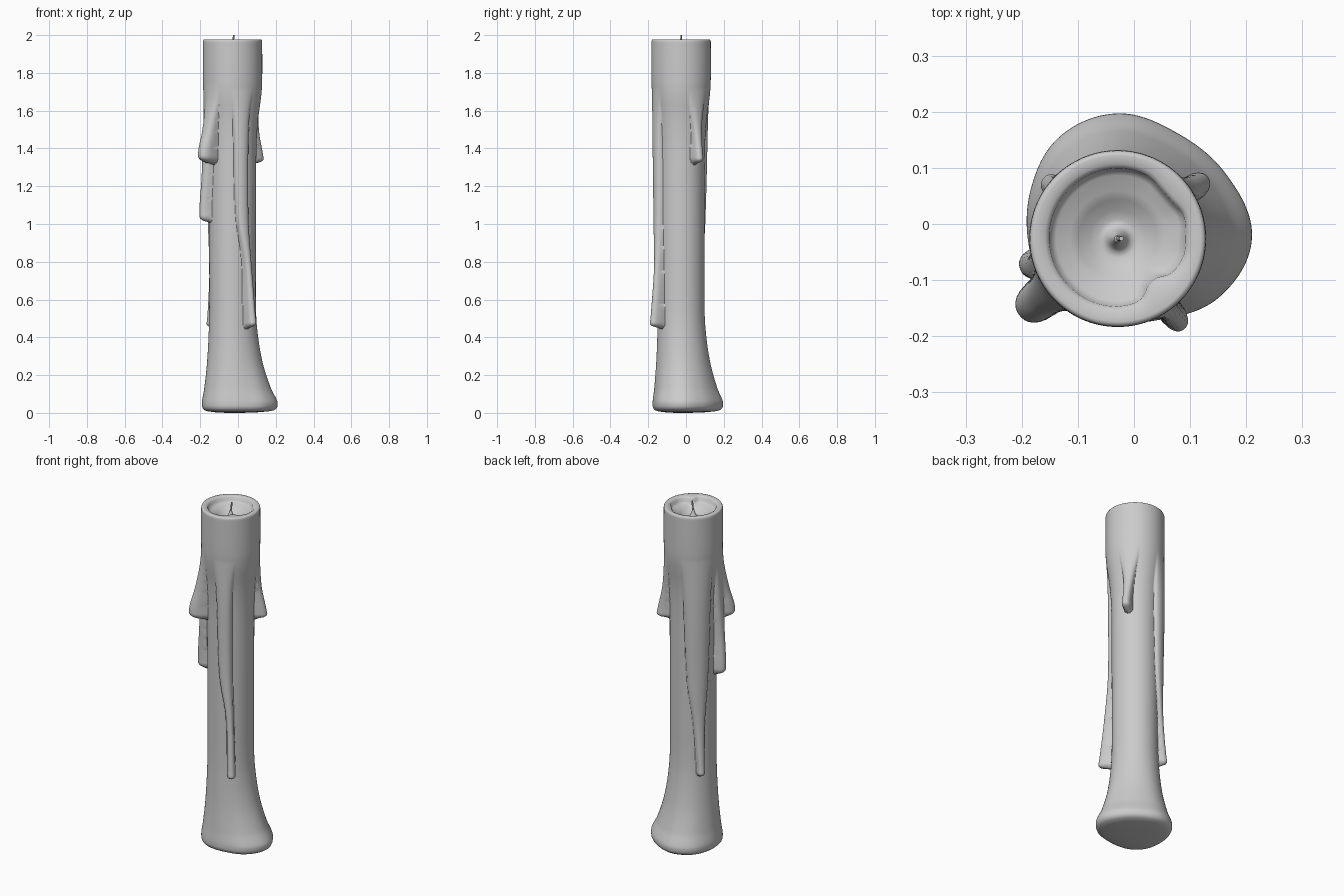
import bpy, bmesh, math
from math import sin, cos, pi, radians, sqrt

if "Cube" in bpy.data.objects:
    bpy.data.objects.remove(bpy.data.objects["Cube"])

CX, CY, N = -0.029, -0.026, 192


def curve(keys, x):
    """Smooth (Catmull-Rom) lookup in a list of rising (x, value...) keys."""
    if x <= keys[0][0]:
        return keys[0][1:]
    if x >= keys[-1][0]:
        return keys[-1][1:]
    i = next(k for k in range(len(keys) - 1) if keys[k + 1][0] >= x)
    a, b = keys[i], keys[i + 1]
    p, q = keys[max(i - 1, 0)], keys[min(i + 2, len(keys) - 1)]
    h = b[0] - a[0]
    t = (x - a[0]) / h
    out = []
    for k in range(1, len(a)):
        m0 = (b[k] - p[k]) / (b[0] - p[0]) * h
        m1 = (q[k] - a[k]) / (q[0] - a[0]) * h
        out.append((2*t**3 - 3*t*t + 1) * a[k] + (t**3 - 2*t*t + t) * m0
                   + (3*t*t - 2*t**3) * b[k] + (t**3 - t*t) * m1)
    return out


# Wax column radius by height, base outline by angle, base flare by height
CORE = [(0, .124), (.6, .123), (1.2, .125), (1.42, .127), (1.55, .135),
        (1.68, .152), (1.76, .157), (2, .157)]
FOOT = [.238, .224, .215, .222, .208, .178, .160, .157, .153, .150, .165, .208]
FOOT = [(30 * (i - 2), FOOT[(i - 2) % 12]) for i in range(17)]
FLARE = [(.035, 1), (.06, 1), (.13, .7), (.27, .31), (.45, .06), (.62, 0), (.8, 0)]

# Drips: keys of (height, angle, half width, outer radius), tip first
DRIPS = [
    [(1.32, 34, .026, .200), (1.38, 34, .025, .188), (1.5, 36, .030, .165),
     (1.65, 37, .05, .156), (1.8, 37, .06, .155)],
    [(.45, 306, .024, .205), (.52, 306, .024, .194), (.8, 303, .024, .166), (1.05, 293, .040, .155),
     (1.5, 290, .048, .157), (1.75, 290, .06, .155)],
    [(1.32, 218, .036, .222), (1.39, 218, .036, .220), (1.5, 218, .042, .190),
     (1.65, 218, .055, .162), (1.8, 218, .06, .155)],
    [(1.01, 197, .030, .182), (1.08, 197, .030, .182), (1.25, 200, .034, .172),
     (1.5, 202, .05, .162), (1.75, 205, .06, .155)],
    [(.45, 141, .024, .175), (.52, 141, .024, .165), (.75, 139, .036, .150), (1.0, 136, .066, .151),
     (1.45, 135, .085, .158), (1.75, 135, .09, .155)],
]


def row(z):
    """Radii of the wax surface around one height."""
    core = curve(CORE, z)[0]
    flare = max(0, curve(FLARE, z)[0])
    active = [(d[0][0], curve(d, z)) for d in DRIPS if z > d[0][0]]
    radii = []
    for i in range(N):
        deg = 360 * i / N
        base = core + flare * (curve(FOOT, deg)[0] - .124)
        r = base
        for tip, (ang, hw, out) in active:
            s = ((deg - ang + 180) % 360 - 180) * radians(1) * .145
            cap = hw * 1.1
            u = (abs(s) / hw) ** 2.3 + max(0, (tip + cap - z) / cap) ** 2
            if u < 1:
                r = max(r, base + (out - base) * sqrt(1 - u))
        radii.append(r)
    return radii


rings = []
foot = row(.04)
# Slightly bulging underside
for z, k in [(0, .2), (.003, .55), (.008, .8), (.014, .92), (.023, .975)]:
    rings.append(([r * k for r in foot], z))
# Column with drips, up to the rim
steps = 240
for j in range(steps + 1):
    z = .035 + (1.965 - .035) * j / steps
    rings.append((row(z), z))
# Rounded rim
for r, z in [(.156, 1.971), (.153, 1.976), (.148, 1.977)]:
    rings.append(([r] * N, z))

# Uneven melted pool edge, then the dish and the little cone around the wick
POOL = [(-90, .121), (-70, .116), (-57, .100), (-46, .098), (-33, .113), (-15, .121), (0, .121),
        (20, .124), (35, .117), (48, .117), (65, .124), (90, .125), (180, .122), (270, .121)]
pool = [curve(POOL, 360 * i / N if i <= N * .75 else 360 * i / N - 360)[0] for i in range(N)]
rings.append(([r + .008 for r in pool], 1.975))
rings.append((pool, 1.969))
rings.append(([r - .002 for r in pool], 1.952))
rings.append(([r * .9 for r in pool], 1.943))
for r, z in [(.085, 1.938), (.07, 1.928), (.05, 1.914), (.034, 1.908), (.025, 1.908),
             (.017, 1.917), (.010, 1.935), (.006, 1.95)]:
    rings.append(([r] * N, z))

bm = bmesh.new()
loops = [[bm.verts.new((CX + r * cos(2*pi*i/N), CY + r * sin(2*pi*i/N), z))
          for i, r in enumerate(rad)] for rad, z in rings]
for a, b in zip(loops, loops[1:]):
    for i in range(N):
        j = (i + 1) % N
        bm.faces.new((a[i], a[j], b[j], b[i]))
bm.faces.new(loops[0][::-1])
bm.faces.new(loops[-1])
mesh = bpy.data.meshes.new("candle_wax")
bm.to_mesh(mesh)
bm.free()
wax = bpy.data.objects.new("candle_wax", mesh)
bpy.context.collection.objects.link(wax)

# Wick, leaning slightly
bpy.ops.mesh.primitive_cone_add(vertices=16, radius1=.006, radius2=.004, depth=.08,
                                location=(CX + .003, CY, 1.96), rotation=(0, radians(5), 0))
wick = bpy.context.object
wick.name = "wick"

for ob in (wax, wick):
    bpy.ops.object.select_all(action='DESELECT')
    ob.select_set(True)
    bpy.context.view_layer.objects.active = ob
    bpy.ops.object.shade_smooth_by_angle(angle=radians(50))
